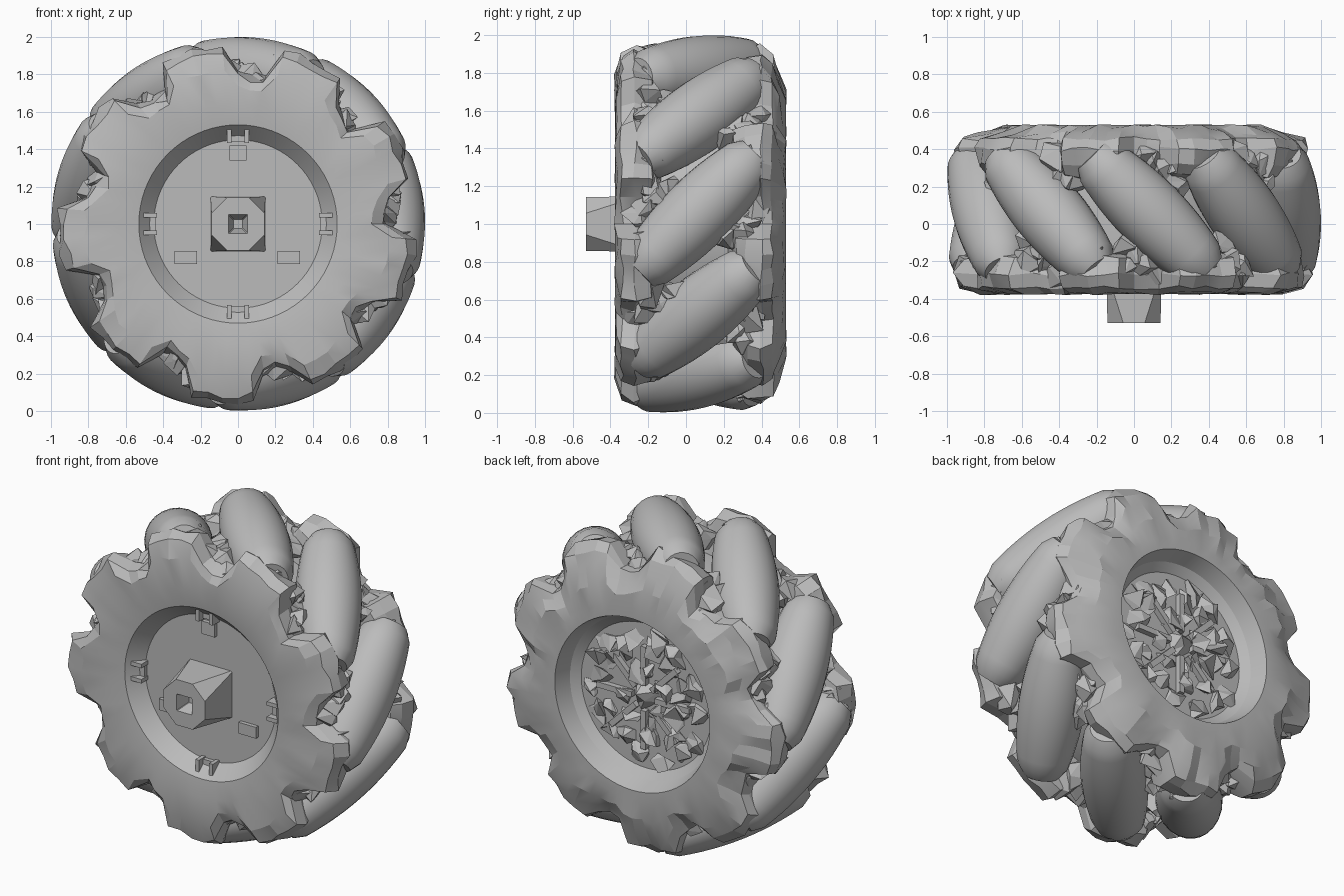
import bpy, bmesh, math, random
from mathutils import Vector, Matrix

random.seed(7)
if "Cube" in bpy.data.objects:
    bpy.data.objects.remove(bpy.data.objects["Cube"])

ROLLERS, FIRST = 9, math.radians(4)
STEP = 2 * math.pi / ROLLERS
FRONT_FLOOR, BACK_FLOOR = -0.27, 0.39

grey = bpy.data.materials.new("light grey")
grey.use_nodes = True
grey.diffuse_color = (0.5, 0.5, 0.5, 1)
grey.node_tree.nodes["Principled BSDF"].inputs["Base Color"].default_value = (0.5, 0.5, 0.5, 1)


def finish(name, bm, smooth=None):
    bmesh.ops.recalc_face_normals(bm, faces=bm.faces)
    mesh = bpy.data.meshes.new(name)
    bm.to_mesh(mesh)
    bm.free()
    obj = bpy.data.objects.new(name, mesh)
    bpy.context.collection.objects.link(obj)
    mesh.materials.append(grey)
    if smooth:
        bpy.ops.object.select_all(action='DESELECT')
        obj.select_set(True)
        bpy.context.view_layer.objects.active = obj
        bpy.ops.object.shade_smooth_by_angle(angle=math.radians(smooth))
    return obj


def loft(bm, rings, loop=False):
    """Skin a list of equal point rings; cap the ends or join last to first."""
    vr = [[bm.verts.new(p) for p in ring] for ring in rings]
    n = len(vr[0])
    pairs = list(zip(vr, vr[1:])) + ([(vr[-1], vr[0])] if loop else [])
    for a, b in pairs:
        for i in range(n):
            j = (i + 1) % n
            bm.faces.new((a[i], a[j], b[j], b[i]))
    if not loop:
        bm.faces.new(vr[0])
        bm.faces.new(vr[-1])


def polar(r, ang, y):
    return Vector((r * math.cos(ang), y, 1 + r * math.sin(ang)))


def tab_radius(ang, low, high):
    """Outline of a side plate: one raised tab between each pair of rollers."""
    d = (ang - FIRST) % STEP - STEP / 2
    t = min(1, max(0, (math.radians(16) - abs(d)) / math.radians(6)))
    return low + (high - low) * t * t * (3 - 2 * t)


def turned(name, profile, jitter, segs=72, smooth=15, loop=True):
    """Turned ring; a profile row is (radius, y) or (valley radius, y, tab radius)."""
    bm = bmesh.new()
    rings = []
    for row in profile:
        ring = []
        for i in range(segs):
            a = 2 * math.pi * i / segs
            r = tab_radius(a, row[0], row[2]) if len(row) > 2 else row[0]
            k = jitter if len(row) > 2 else 0
            ring.append(polar(r + random.uniform(-k, k), a, row[1] + random.uniform(-k, k) * 0.6))
        rings.append(ring)
    loft(bm, rings, loop)
    return finish(name, bm, smooth)


# Side plates with tabs that hold the roller ends
turned("front_plate", [(0.45, FRONT_FLOOR), (0.53, -0.36), (0.64, -0.375), (0.73, -0.37, 0.82),
                       (0.77, -0.34, 0.92), (0.79, -0.27, 0.955), (0.77, -0.18, 0.92),
                       (0.70, -0.13)], 0.018)
turned("back_plate", [(0.45, BACK_FLOOR), (0.50, 0.43), (0.535, 0.53), (0.60, 0.53),
                      (0.68, 0.52, 0.72), (0.74, 0.485, 0.82), (0.78, 0.455, 0.91),
                      (0.79, 0.40, 0.95), (0.78, 0.32, 0.93), (0.76, 0.26, 0.88),
                      (0.69, 0.22)], 0.02)

# Solid core with the floors of both recesses
turned("core", [(0.46, FRONT_FLOOR), (0.70, -0.19), (0.72, 0.03), (0.70, 0.28),
                (0.47, BACK_FLOOR)], 0, segs=54, loop=False)

# Barrel rollers, set at 45 degrees; the barrel follows the rim circle
bm = bmesh.new()
AXLE, HALF = 0.81, 0.44
for k in range(ROLLERS):
    a = FIRST + k * STEP
    out = Vector((math.cos(a), 0, math.sin(a)))
    along = (Vector((-math.sin(a), 0, math.cos(a))) + Vector((0, 1, 0))).normalized()
    side = out.cross(along)
    centre = polar(AXLE, a, 0.06)
    rings = []
    for i in range(-7, 8):
        t = HALF * i / 7
        r = 1 - math.hypot(AXLE, t / math.sqrt(2))
        if abs(i) == 7:
            r *= 0.8
        rings.append([centre + along * t + (out * math.cos(u) + side * math.sin(u)) * r
                      for u in (2 * math.pi * j / 24 for j in range(24))])
    loft(bm, rings)
finish("rollers", bm, 40)


def chunk(bm, centre, size, jitter, turn):
    """Rough faceted lump."""
    m = Matrix.Translation(centre) @ Matrix.Rotation(turn, 4, 'Y') @ Matrix.Diagonal((*size, 1))
    for v in bmesh.ops.create_icosphere(bm, subdivisions=1, radius=1, matrix=m)["verts"]:
        v.co += Vector([random.uniform(-jitter, jitter) for _ in range(3)])


# Rough brackets around the roller ends and in the gaps between neighbours;
# each row is (angle, radius, distance from the plate, size)
LUMPS = ((-0.17, 0.83, 0.02, 0.08), (0.0, 0.86, 0.04, 0.08), (0.17, 0.83, 0.02, 0.08),
         (0.10, 0.83, 0.08, 0.08), (-0.31, 0.77, 0.02, 0.09), (-0.24, 0.79, 0.08, 0.08),
         (-0.18, 0.80, 0.14, 0.07), (-0.38, 0.76, -0.02, 0.08))
bm = bmesh.new()
for k in range(ROLLERS):
    mid = FIRST + (k + 0.5) * STEP
    for y0, sign in ((-0.23, 1), (0.35, -1)):
        for da, r, dy, s in LUMPS:
            a = mid + da * sign
            chunk(bm, polar(r, a, y0 + sign * dy), (s, s, s), 0.035, -a)
finish("roller_brackets", bm)


def cut_square(half, cut, y):
    """Square ring with cut corners around the wheel axis."""
    c = half - cut
    pts = ((half, -c), (half, c), (c, half), (-c, half),
           (-half, c), (-half, -c), (-c, -half), (c, -half))
    return [Vector((x, y, 1 + z)) for x, z in pts]


# Square drive shaft, tapering to cut corners, with a square socket
bm = bmesh.new()
loft(bm, [cut_square(0.147, 0.004, FRONT_FLOOR + 0.01), cut_square(0.142, 0.085, -0.53),
          cut_square(0.052, 0.003, -0.53), cut_square(0.025, 0.003, -0.45)])
finish("drive_shaft", bm)


def box(bm, centre, size, turn=0):
    m = Matrix.Translation(centre) @ Matrix.Rotation(turn, 4, 'Y') @ Matrix.Diagonal((*size, 1))
    bmesh.ops.create_cube(bm, size=1, matrix=m)


# Lugs on the front recess wall and small stops on its floor
bm = bmesh.new()
for k in range(4):
    a = k * math.pi / 2
    for s in (-1, 1):
        box(bm, polar(0.475, a + s * 0.10, -0.29), (0.08, 0.09, 0.025), -a)
    box(bm, polar(0.475, a, -0.27), (0.07, 0.05, 0.07), -a)
for x, z, w, h in ((0, 1.38, 0.09, 0.08), (-0.28, 0.82, 0.12, 0.07), (0.27, 0.82, 0.12, 0.07)):
    box(bm, (x, FRONT_FLOOR, z), (w, 0.05, h))
finish("front_recess_lugs", bm)

# Back hub: a centre lump, ribs and rings of rough lumps
bm = bmesh.new()
chunk(bm, polar(0, 0, BACK_FLOOR), (0.10, 0.06, 0.10), 0.03, 0)
for k in range(8):
    a = k * math.pi / 4
    box(bm, polar(0.20, a, BACK_FLOOR + 0.01), (0.24, 0.05, 0.035), -a)
for count, r, s in ((7, 0.15, 0.06), (11, 0.27, 0.07), (14, 0.37, 0.065)):
    for k in range(count):
        a = 2 * math.pi * (k + random.uniform(-0.25, 0.25)) / count
        chunk(bm, polar(r + random.uniform(-0.03, 0.03), a, BACK_FLOOR), (s, 0.045, s), 0.035, -a)
finish("back_hub", bm)
